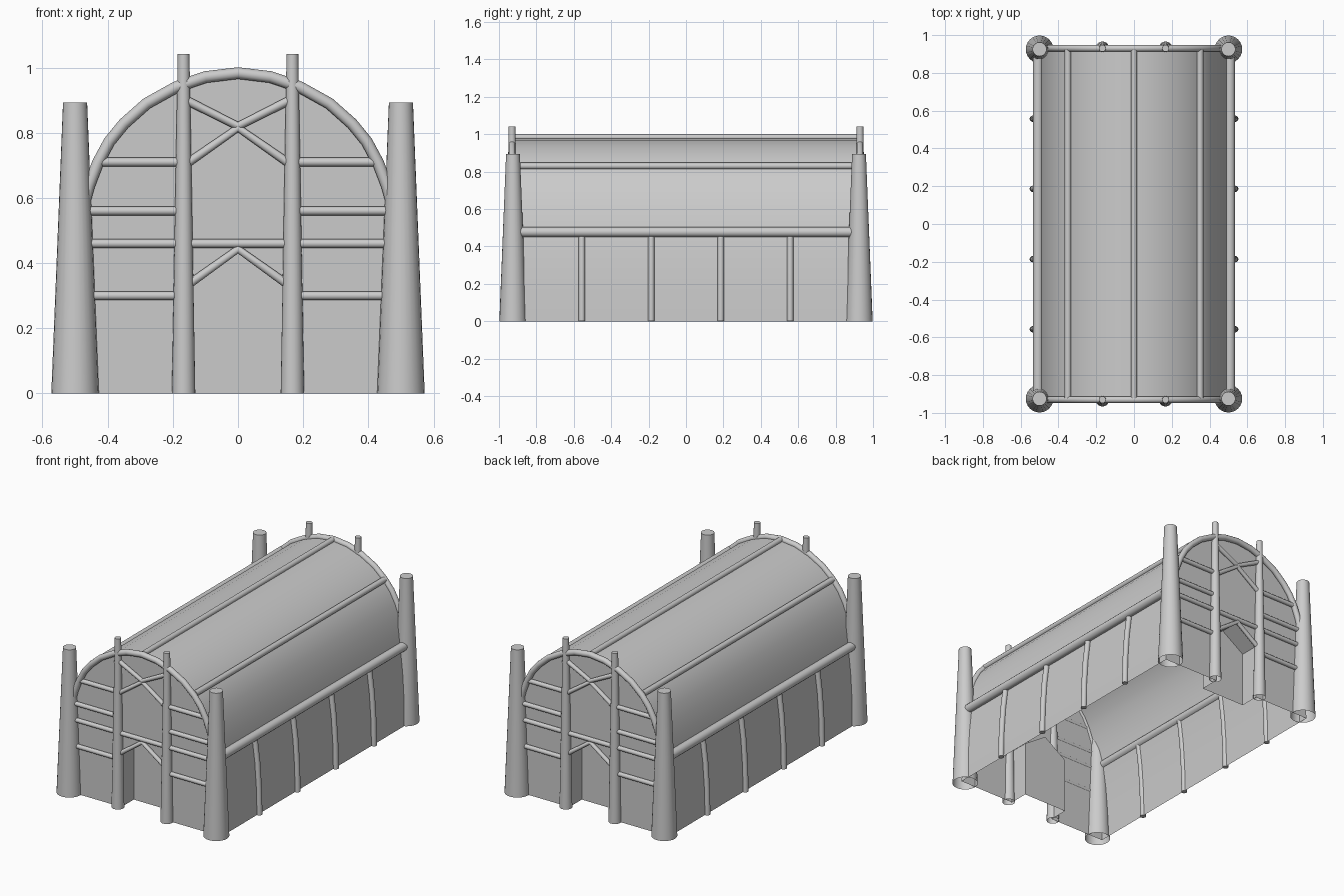
import bpy, bmesh, math
from mathutils import Matrix

if "Cube" in bpy.data.objects:
    bpy.data.objects.remove(bpy.data.objects["Cube"])

# Right half of the arched cross-section (x, z), ground to ridge
HALF = [(.53, 0), (.526, .16), (.515, .32), (.496, .47), (.478, .56), (.457, .635),
        (.43, .705), (.395, .77), (.35, .825), (.28, .887), (.19, .937), (.1, .968), (0, .98)]
ARCH = [(-x, z) for x, z in HALF] + HALF[-2::-1]
DOOR = [(.15, 0), (.15, .34), (0, .44), (-.15, .34), (-.15, 0)]
END_Y = .92      # plane of the end walls
FRAME_Y = .93    # plane of the end frames
RECESS = .12


def add(name, mesh):
    ob = bpy.data.objects.new(name, mesh)
    bpy.context.collection.objects.link(ob)
    return ob


def from_bmesh(name, bm):
    me = bpy.data.meshes.new(name)
    bm.to_mesh(me)
    bm.free()
    return add(name, me)


def pole(name, pts, r):
    """Round pole swept along points, stored as a mesh."""
    cu = bpy.data.curves.new(name, 'CURVE')
    cu.dimensions = '3D'
    cu.bevel_depth = r
    cu.bevel_resolution = 4
    cu.use_fill_caps = True
    sp = cu.splines.new('POLY')
    sp.points.add(len(pts) - 1)
    for p, co in zip(sp.points, pts):
        p.co = (*co, 1)
    tmp = add(name + "_path", cu)
    bpy.context.view_layer.update()
    ev = tmp.evaluated_get(bpy.context.evaluated_depsgraph_get())
    me = bpy.data.meshes.new_from_object(ev)
    bpy.data.objects.remove(tmp)
    # weld caps to the sides
    bm = bmesh.new()
    bm.from_mesh(me)
    bmesh.ops.remove_doubles(bm, verts=bm.verts, dist=1e-5)
    bmesh.ops.recalc_face_normals(bm, faces=bm.faces)
    return from_bmesh(name, bm)


def post(name, x, y, r1, r2, h):
    """Tapered post, open underneath."""
    bm = bmesh.new()
    bmesh.ops.create_cone(bm, cap_ends=True, segments=24, radius1=r1, radius2=r2, depth=h,
                          matrix=Matrix.Translation((x, y, h / 2)))
    bm.normal_update()
    bottom = [f for f in bm.faces if f.normal.z < -.9]
    bmesh.ops.delete(bm, geom=bottom, context='FACES_ONLY')
    return from_bmesh(name, bm)


# Roof and side walls as one arched shell
bm = bmesh.new()
front = [bm.verts.new((x, -END_Y, z)) for x, z in ARCH]
back = [bm.verts.new((x, END_Y, z)) for x, z in ARCH]
for i in range(len(ARCH) - 1):
    bm.faces.new((front[i], front[i + 1], back[i + 1], back[i]))
bm.normal_update()
if sum(f.normal.z for f in bm.faces) < 0:
    bmesh.ops.reverse_faces(bm, faces=bm.faces)
from_bmesh("roof_shell", bm)

for s, side in ((-1, "front"), (1, "back")):
    # End wall with recessed doorway
    bm = bmesh.new()
    outer = [bm.verts.new((x, s * END_Y, z)) for x, z in ARCH]
    rim = [bm.verts.new((x, s * END_Y, z)) for x, z in DOOR]
    deep = [bm.verts.new((x, s * (END_Y - RECESS), z)) for x, z in DOOR]
    bm.faces.new(outer + rim)
    bm.faces.new(deep[::-1])
    for i in range(len(DOOR) - 1):
        bm.faces.new((rim[i + 1], rim[i], deep[i], deep[i + 1]))
    bm.normal_update()
    for f in bm.faces:
        c = f.calc_center_median()
        toward = f.normal.y * s if abs(f.normal.y) > .5 else -f.normal.x * c.x - f.normal.z * max(c.z - .2, 0)
        if toward < 0:
            f.normal_flip()
    bmesh.ops.triangulate(bm, faces=[f for f in bm.faces if len(f.verts) > 5])
    from_bmesh(side + "_end_wall", bm)

    y = s * FRAME_Y
    # Arched rim pole
    pole(side + "_arch", [(x, y, z + .003) for x, z in ARCH if z > .4], .018)
    # Crossing braces and door gable
    pole(side + "_upper_brace", [(-.165, y, .903), (0, y, .82), (.165, y, .903)], .0135)
    pole(side + "_lower_brace", [(-.165, y, .70), (0, y, .815), (.165, y, .70)], .0135)
    pole(side + "_door_gable", [(-.165, y, .325), (0, y, .443), (.165, y, .325)], .0135)
    pole(side + "_cross_rail", [(-.49, y, .46), (.49, y, .46)], .0135)
    for m in (-1, 1):
        # Short side rails
        for z, x in ((.71, .42), (.56, .465), (.30, .49)):
            pole(side + "_rail", [(m * .165, y, z), (m * x, y, z)], .0135)
        # Posts
        post(side + "_corner_post", m * .5, s * .925, .073, .037, .893)
        post(side + "_door_post", m * .167, y, .036, .018, 1.042)

# Lengthwise poles
pole("ridge_pole", [(0, -END_Y, .983), (0, END_Y, .983)], .017)
for m, side in ((-1, "left"), (1, "right")):
    pole(side + "_purlin", [(m * .35, -END_Y, .83), (m * .35, END_Y, .83)], .0175)
    pole(side + "_eave_beam", [(m * .508, -END_Y, .477), (m * .508, END_Y, .477)], .027)
    # Wall battens following the wall curve
    for y in (-.557, -.186, .186, .557):
        pole(side + "_batten", [(m * (x + .006), y, z) for x, z in HALF[:4]], .017)

# Smooth shading with sharp edges kept
bpy.ops.object.select_all(action='SELECT')
bpy.context.view_layer.objects.active = bpy.context.selected_objects[0]
bpy.ops.object.shade_smooth_by_angle(angle=math.radians(35))
